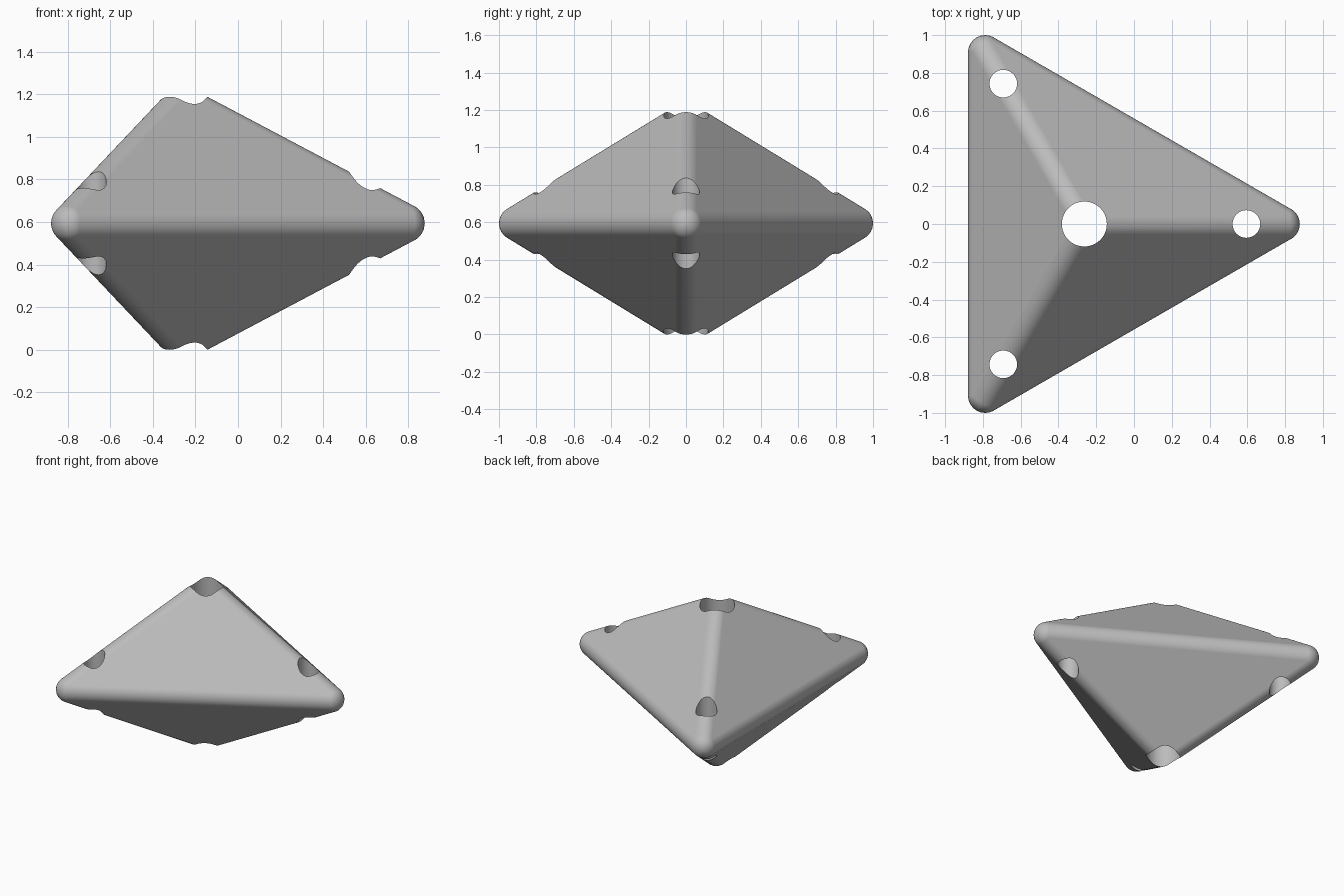
import bpy, bmesh, math
from mathutils import Vector

cube = bpy.data.objects.get("Cube")
if cube:
    bpy.data.objects.remove(cube, do_unlink=True)

R = 0.09                      # rounding radius
SIDE = 2 - 2 * R              # triangle side between the corner sphere centres
CIRC = SIDE / math.sqrt(3)
MID = Vector((-0.263, 0, 0.594))
H = 0.5556                    # apex sphere centre above the middle
STEPS = 12


def polar(deg, radius, z=0.0):
    a = math.radians(deg)
    return Vector((radius * math.cos(a), radius * math.sin(a), z))


def face_normal(deg, sign):
    return polar(deg, H, sign * CIRC / 2).normalized()


# Rounded bipyramid: hull of the corner patches and apex arcs
bm = bmesh.new()
ts = [i / STEPS for i in range(STEPS + 1)]
for k in range(3):
    a = 120 * k
    corner = MID + polar(a, CIRC)
    up1, up2 = face_normal(a - 60, 1), face_normal(a + 60, 1)
    lo1, lo2 = face_normal(a - 60, -1), face_normal(a + 60, -1)
    for u in ts:
        top, low = up1.lerp(up2, u), lo1.lerp(lo2, u)
        for v in ts:
            bm.verts.new(corner + top.lerp(low, v).normalized() * R)
        for n, s in ((top, 1), (low, -1)):
            bm.verts.new(MID + Vector((0, 0, s * H)) + n.normalized() * R)
bmesh.ops.remove_doubles(bm, verts=bm.verts, dist=1e-5)
hull = bmesh.ops.convex_hull(bm, input=bm.verts)
loose = [v for v in bm.verts if not v.link_faces]
bmesh.ops.delete(bm, geom=loose, context='VERTS')
bmesh.ops.dissolve_limit(bm, angle_limit=math.radians(0.2),
                         verts=bm.verts, edges=bm.edges)
bmesh.ops.recalc_face_normals(bm, faces=bm.faces)
mesh = bpy.data.meshes.new("rounded_bipyramid")
bm.to_mesh(mesh)
bm.free()
body = bpy.data.objects.new("rounded_bipyramid", mesh)
bpy.context.collection.objects.link(body)

grey = bpy.data.materials.new("plain_grey")
grey.use_nodes = True
colour = (0.5, 0.5, 0.5, 1)
grey.diffuse_color = colour
grey.node_tree.nodes["Principled BSDF"].inputs["Base Color"].default_value = colour
mesh.materials.append(grey)


# Vertical through holes: one in the centre, one near each corner
def drill(offset, radius):
    bpy.ops.mesh.primitive_cylinder_add(vertices=64, radius=radius, depth=3,
                                        location=MID + offset)
    cutter = bpy.context.object
    cutter.name = "hole_cutter"
    cutter.hide_render = True
    cutter.data.materials.append(grey)
    bpy.ops.object.select_all(action='DESELECT')
    body.select_set(True)
    bpy.context.view_layer.objects.active = body
    mod = body.modifiers.new("hole", 'BOOLEAN')
    mod.operation = 'DIFFERENCE'
    mod.solver = 'EXACT'
    mod.object = cutter
    bpy.ops.object.modifier_apply(modifier=mod.name)
    bpy.data.objects.remove(cutter, do_unlink=True)


drill(Vector((0, 0, 0)), 0.119)
for k in range(3):
    drill(polar(120 * k, 0.858), 0.073)

# Smooth rounding, flat sides, crisp hole rims
bpy.ops.object.shade_smooth_by_angle(angle=math.radians(25))
body.modifiers.new("flat_sides", 'WEIGHTED_NORMAL').keep_sharp = True
